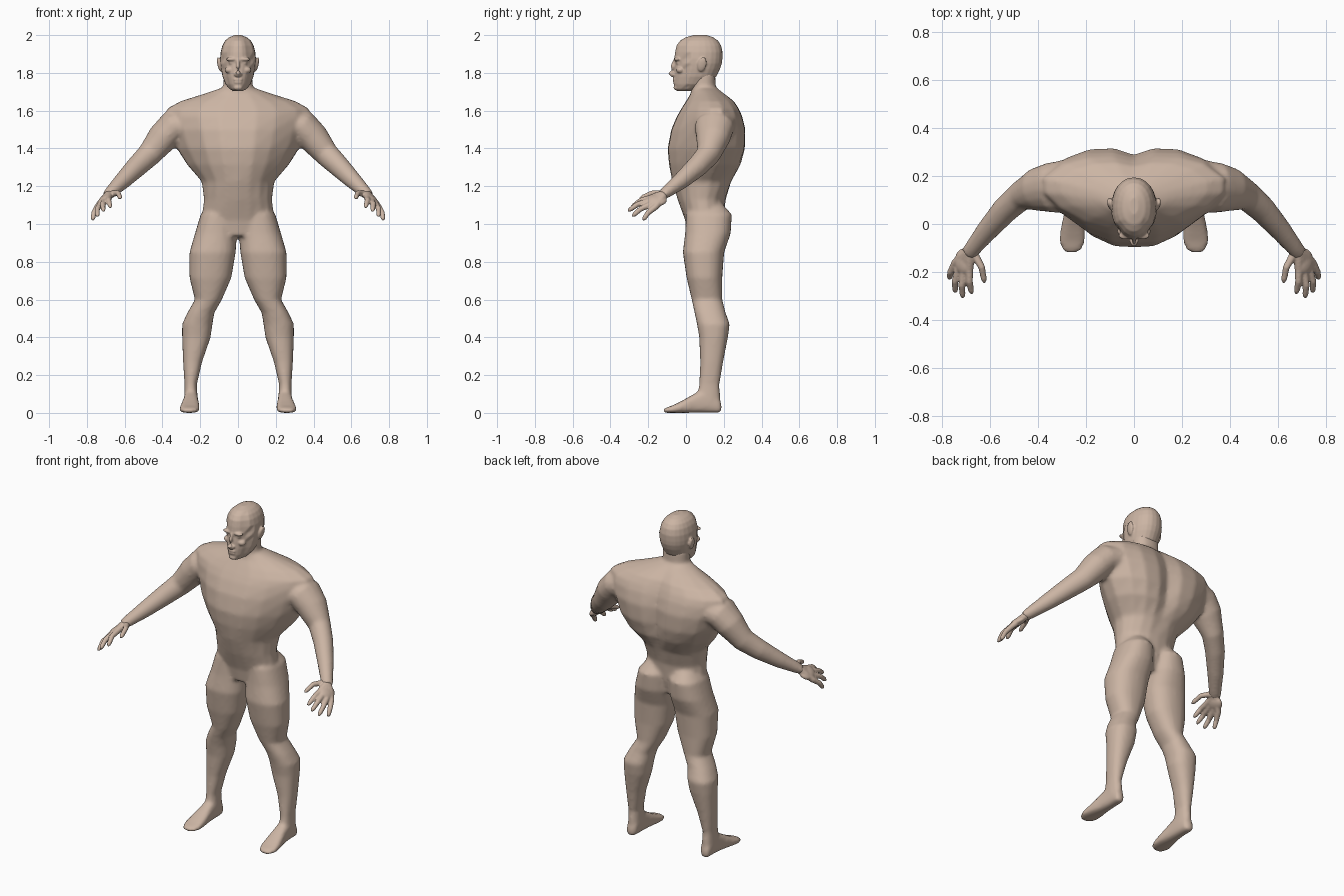
import bpy, bmesh, math
from mathutils import Vector, Matrix

skin = bpy.data.materials.new("skin")
skin.diffuse_color = (0.60, 0.46, 0.37, 1)


def loft(bm, rings):
    """Skin a list of point rings and cap both ends."""
    vs = [[bm.verts.new(p) for p in r] for r in rings]
    n = len(vs[0])
    for a, b in zip(vs, vs[1:]):
        for i in range(n):
            bm.faces.new((a[i], a[(i + 1) % n], b[(i + 1) % n], b[i]))
    bm.faces.new(vs[0][::-1])
    bm.faces.new(vs[-1])


def oval(a0, a1, b0, b1, n=24, p=2.3):
    """Superellipse filling a rectangle, as 2D points."""
    out = []
    for i in range(n):
        c, s = math.cos(2 * math.pi * i / n), math.sin(2 * math.pi * i / n)
        out.append(((a0 + a1) / 2 + (a1 - a0) / 2 * math.copysign(abs(c) ** (2 / p), c),
                    (b0 + b1) / 2 + (b1 - b0) / 2 * math.copysign(abs(s) ** (2 / p), s)))
    return out


def tube(bm, path, n=16):
    """Tube along (x, y, z, side radius, other radius) points."""
    pts = [Vector(p[:3]) for p in path]
    rings = []
    for i, p in enumerate(path):
        t = (pts[min(i + 1, len(pts) - 1)] - pts[max(i - 1, 0)]).normalized()
        u = t.cross(Vector((0, 0, 1))).normalized()
        v = u.cross(t)
        rings.append([pts[i] + u * p[3] * math.cos(k * math.tau / n)
                      + v * p[4] * math.sin(k * math.tau / n) for k in range(n)])
    loft(bm, rings)


def ball(bm, c, r, rot=None):
    m = Matrix.Translation(c) @ (rot or Matrix()) @ Matrix.Diagonal((*r, 1))
    bmesh.ops.create_uvsphere(bm, u_segments=20, v_segments=12, radius=1, matrix=m)


def finish(bm, name, voxel, smooth):
    """Fuse the overlapping volumes into one smooth skin."""
    bmesh.ops.recalc_face_normals(bm, faces=bm.faces)
    me = bpy.data.meshes.new(name)
    bm.to_mesh(me)
    bm.free()
    me.materials.append(skin)
    ob = bpy.data.objects.new(name, me)
    bpy.context.collection.objects.link(ob)
    r = ob.modifiers.new("fuse", 'REMESH')
    r.mode, r.voxel_size, r.use_smooth_shade = 'VOXEL', voxel, True
    s = ob.modifiers.new("soften", 'SMOOTH')
    s.factor, s.iterations = 0.5, smooth


# ---- body: torso, neck, legs, feet and arms ----
bm = bmesh.new()

# half outline of the chest: across, front to back
CHEST = [(0, 0), (.25, .01), (.52, .11), (.8, .30), (.97, .5),
         (.98, .70), (.76, .90), (.5, .99), (.22, 1), (0, .93)]


def torso_ring(z, hw, yf, yb, t):
    half = []
    for i, (u, v) in enumerate(CHEST):
        a = math.pi * i / 9
        x = u * t + math.sin(a) * (1 - t)
        y = v * t + (1 - math.cos(a)) / 2 * (1 - t)
        half.append((x * hw, yf + y * (yb - yf), z))
    return half + [(-x, y, z) for x, y, z in half[-2:0:-1]]


loft(bm, [torso_ring(*r) for r in (
    (.935, .16, .01, .18, 0), (1.02, .195, -.005, .20, 0),
    (1.13, .182, -.045, .212, .1), (1.225, .195, -.073, .245, .4),
    (1.315, .275, -.09, .292, .8), (1.40, .33, -.097, .312, 1),
    (1.50, .37, -.078, .315, 1), (1.57, .39, -.048, .298, 1),
    (1.61, .385, -.025, .28, 1), (1.65, .31, .0, .255, .9),
    (1.69, .18, .025, .205, .6), (1.72, .09, .03, .165, .2))])

# neck
loft(bm, [[(x, y, z) for x, y in oval(-w, w, f, b)] for z, w, f, b in (
    (1.58, .10, .0, .19), (1.66, .086, .02, .175),
    (1.72, .078, .028, .157), (1.80, .075, .03, .155))])

# leg: height, inner x, outer x, front y, back y
LEG = [(1.11, .04, .15, .03, .19), (1.05, .012, .198, .0, .243),
       (.95, .005, .228, -.005, .237), (.85, .012, .257, -.017, .202),
       (.715, .035, .257, .003, .192), (.60, .085, .228, .03, .192),
       (.53, .125, .268, .045, .21), (.47, .135, .296, .058, .232),
       (.40, .145, .296, .07, .222), (.27, .19, .291, .075, .197),
       (.15, .218, .283, .07, .177), (.06, .212, .285, .05, .183)]
# foot: y, inner x, outer x, top z
FOOT = [(.188, .235, .27, .05), (.17, .218, .28, .085), (.11, .212, .285, .13),
        (.05, .21, .29, .105), (-.02, .203, .305, .065), (-.07, .203, .312, .04),
        (-.105, .217, .30, .028), (-.122, .24, .28, .018)]
# arm: centre, side radius, other radius
ARM = [(.24, .165, 1.54, .11, .08), (.35, .15, 1.51, .105, .088),
       (.40, .143, 1.455, .092, .082), (.47, .118, 1.368, .062, .066),
       (.535, .06, 1.305, .056, .058), (.61, -.025, 1.23, .046, .046),
       (.67, -.1, 1.172, .036, .033), (.69, -.125, 1.153, .034, .026)]
for s in (1, -1):
    loft(bm, [[(s * x, y, z) for x, y in oval(a, b, f, k)] for z, a, b, f, k in LEG])
    loft(bm, [[(s * x, y, z) for x, z in oval(a, b, 0, h, p=2.8)] for y, a, b, h in FOOT])
    tube(bm, [(s * p[0], *p[1:]) for p in ARM])
finish(bm, "body", 0.0105, 6)

# ---- hands: palm and five fingers ----
bm = bmesh.new()
# finger: root, knuckle, tip
FINGERS = [((.686, -.175, 1.14), (.685, -.24, 1.125), (.675, -.29, 1.088)),
           ((.705, -.18, 1.125), (.717, -.255, 1.105), (.712, -.308, 1.068)),
           ((.725, -.17, 1.11), (.745, -.24, 1.08), (.744, -.285, 1.04)),
           ((.738, -.15, 1.10), (.763, -.20, 1.06), (.769, -.228, 1.02)),
           ((.668, -.12, 1.16), (.634, -.18, 1.163), (.622, -.245, 1.135))]
for s in (1, -1):
    # palm slabs run from the wrist out to each finger root
    for root, mid, tip in FINGERS:
        r = Vector(root)
        d = (Vector(mid) - r) * .25
        w = Vector((.682, -.112, 1.160))
        pts = [(w, .022), (w.lerp(r, .6), .021), (r + d, .017), (Vector(mid), .0145),
               (Vector(mid).lerp(Vector(tip), .75), .0125), (Vector(tip), .006)]
        tube(bm, [(s * p.x, p.y, p.z, q, q) for p, q in pts], 12)
    tilt = Matrix.Rotation(s * math.radians(38), 4, 'Y')
    ball(bm, (s * .708, -.155, 1.127), (.046, .055, .022), tilt)
finish(bm, "hands", 0.005, 4)

# ---- head: skull, brow, nose, lips, cheeks and ears ----
bm = bmesh.new()
HEAD = [(1.703, .025, -.045, .03), (1.715, .046, -.058, .07), (1.74, .066, -.064, .125),
        (1.78, .082, -.064, .160), (1.82, .090, -.062, .180), (1.85, .094, -.058, .190),
        (1.875, .095, -.062, .193), (1.91, .092, -.058, .194), (1.945, .083, -.05, .186),
        (1.97, .069, -.032, .170), (1.988, .048, -.003, .145), (2.0, .018, .04, .11)]
loft(bm, [[(x * (.86 if y < 0 else 1), y, z) for x, y in oval(-w, w, f, b, p=2.15)]
          for z, w, f, b in HEAD])
tube(bm, [(0, -.054, 1.87, .009, .012), (0, -.072, 1.83, .009, .012),
          (0, -.082, 1.80, .015, .013), (0, -.068, 1.782, .015, .010)])
ball(bm, (0, -.060, 1.765), (.026, .010, .007))
ball(bm, (0, -.059, 1.750), (.023, .010, .007))
ball(bm, (0, -.052, 1.722), (.024, .014, .014))
for s in (1, -1):
    ball(bm, (s * .034, -.048, 1.872), (.032, .017, .010))
    ball(bm, (s * .034, -.040, 1.852), (.015, .013, .008))
    ball(bm, (s * .045, -.030, 1.815), (.025, .022, .018))
    ball(bm, (s * .012, -.066, 1.792), (.009, .012, .009))
    ball(bm, (s * .099, .085, 1.845), (.010, .024, .040),
         Matrix.Rotation(-.25, 4, 'X') @ Matrix.Rotation(s * .2, 4, 'Y'))
finish(bm, "head", 0.005, 3)
